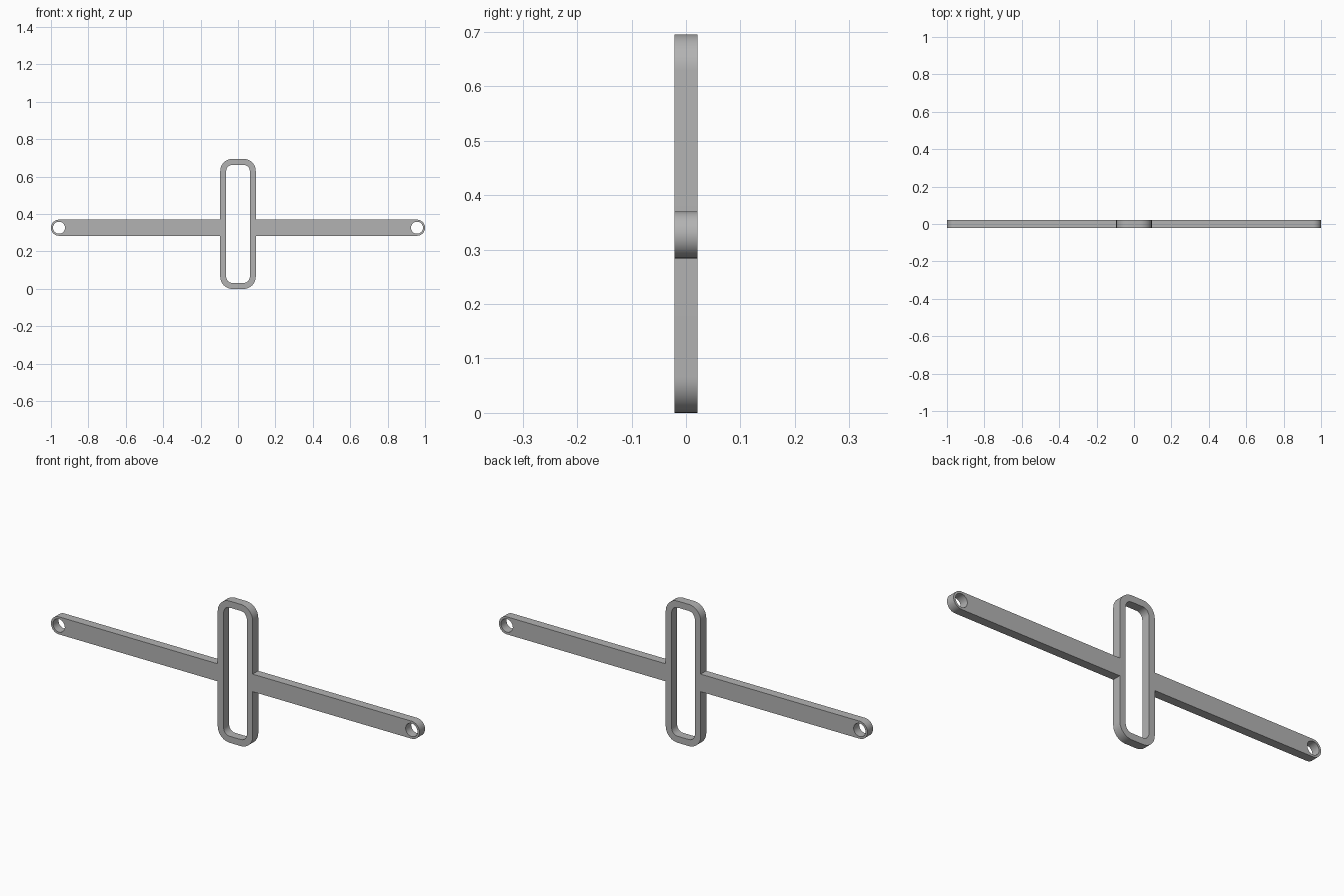
import bpy
from math import cos, sin, pi

# Main dimensions
HEIGHT, HALF_WIDTH, WALL, HALF_DEPTH = 0.695, 0.095, 0.032, 0.0215
ARM_Z, ARM_R, HOLE_R = 0.327, 0.043, 0.032
HOLE_X = 1 - ARM_R

cube = bpy.data.objects.get("Cube")
if cube:
    bpy.data.objects.remove(cube)


def arc(cx, cz, r, start, end, steps):
    """Points along an arc, angles in units of pi."""
    angles = [pi * (start + (end - start) * i / steps) for i in range(steps + 1)]
    return [(cx + r * cos(a), cz + r * sin(a)) for a in angles]


def mirrored(points):
    """Close a right-hand half outline with its mirror image."""
    return points + [(-x, z) for x, z in reversed(points)]


def corners(inset, r):
    """Lower and upper right rounded corners of the frame."""
    cx = HALF_WIDTH - inset - r
    low = arc(cx, inset + r, r, -0.5, 0, 12)
    high = arc(cx, HEIGHT - inset - r, r, 0, 0.5, 12)
    return low, high


# Outer silhouette: rounded frame with a round-ended arm on each side
low, high = corners(0, 0.065)
arm = ([(HALF_WIDTH, ARM_Z - ARM_R)]
       + arc(HOLE_X, ARM_Z, ARM_R, -0.5, 0.5, 24)
       + [(HALF_WIDTH, ARM_Z + ARM_R)])
outline = mirrored(low + arm + high)

# Openings: the long window and the two pin holes
low, high = corners(WALL, 0.033)
window = mirrored(low + high)
holes = [arc(s * HOLE_X, ARM_Z, HOLE_R, 0, 2, 40)[:-1] for s in (-1, 1)]

# Flat filled profile, extruded to the plate thickness
curve = bpy.data.curves.new("slotted_bar", "CURVE")
curve.dimensions = "2D"
curve.fill_mode = "BOTH"
curve.extrude = HALF_DEPTH
for loop in [outline, window] + holes:
    spline = curve.splines.new("POLY")
    spline.points.add(len(loop) - 1)
    for point, (x, z) in zip(spline.points, loop):
        point.co = (x, z, 0, 1)
    spline.use_cyclic_u = True

bar = bpy.data.objects.new("slotted_bar", curve)
bpy.context.collection.objects.link(bar)
bar.rotation_euler.x = pi / 2

# Plain grey material
grey = bpy.data.materials.new("plain_grey")
grey.use_nodes = True
colour = (0.45, 0.45, 0.45, 1)
grey.diffuse_color = colour
grey.node_tree.nodes["Principled BSDF"].inputs["Base Color"].default_value = colour
curve.materials.append(grey)

# Turn into a welded mesh with smooth round surfaces and sharp rims
bpy.ops.object.select_all(action="DESELECT")
bar.select_set(True)
bpy.context.view_layer.objects.active = bar
bpy.ops.object.convert(target="MESH")
bpy.ops.object.mode_set(mode="EDIT")
bpy.ops.mesh.select_all(action="SELECT")
bpy.ops.mesh.remove_doubles(threshold=0.0001)
bpy.ops.mesh.normals_make_consistent(inside=False)
bpy.ops.object.mode_set(mode="OBJECT")
bpy.ops.object.transform_apply(location=False, rotation=True, scale=False)
bpy.ops.object.shade_smooth_by_angle(angle=pi / 6)
